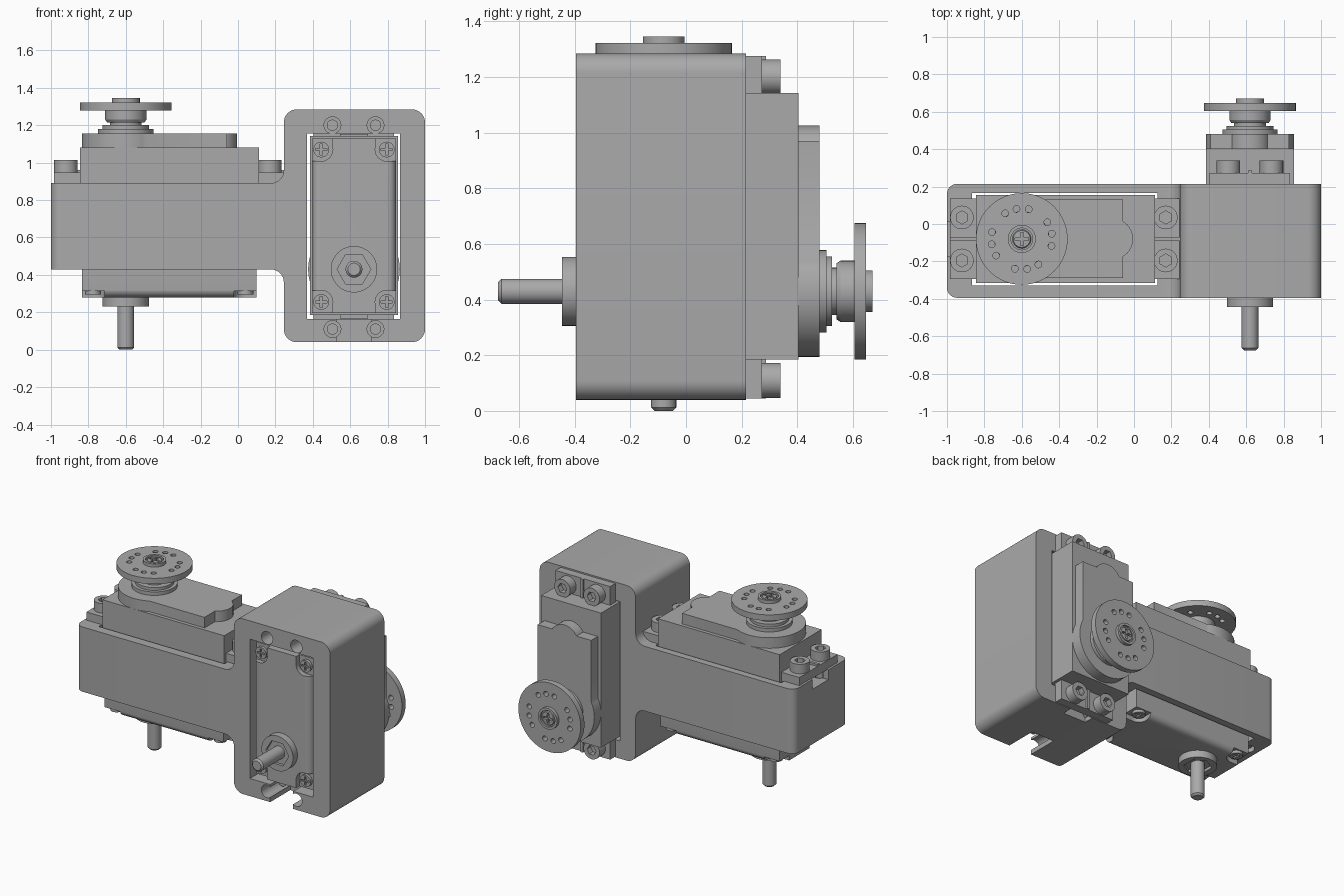
import bpy, bmesh, math
from mathutils import Matrix, Vector

old = bpy.data.objects.get("Cube")
if old:
    bpy.data.objects.remove(old, do_unlink=True)

grey = bpy.data.materials.new("plain grey")
grey.use_nodes = True
grey.diffuse_color = (0.4, 0.4, 0.4, 1)
grey.node_tree.nodes["Principled BSDF"].inputs["Base Color"].default_value = (0.4, 0.4, 0.4, 1)

# Servo frames: long axis x, shaft axis z; the upright one is turned into the block
FLAT = Matrix.Identity(4)
UPRIGHT = Matrix(((0, 1, 0, 0.70), (0, 0, 1, -0.675), (1, 0, 0, 1.03), (0, 0, 0, 1)))
SHAFT = (-0.6, -0.08)
SCREWS = [(x, y) for x in (-0.92, 0.17) for y in (-0.195, 0.035)]


def finish(name, bm, frame=FLAT):
    bmesh.ops.recalc_face_normals(bm, faces=bm.faces)
    bm.transform(frame)
    mesh = bpy.data.meshes.new(name)
    bm.to_mesh(mesh)
    bm.free()
    mesh.materials.append(grey)
    obj = bpy.data.objects.new(name, mesh)
    bpy.context.collection.objects.link(obj)
    return obj


def box(name, x, y, z, frame=FLAT):
    bm = bmesh.new()
    size = Matrix.Diagonal((x[1] - x[0], y[1] - y[0], z[1] - z[0], 1))
    mid = Matrix.Translation((sum(x) / 2, sum(y) / 2, sum(z) / 2))
    bmesh.ops.create_cube(bm, size=1, matrix=mid @ size)
    return finish(name, bm, frame)


def rods(name, spots, r, z, frame=FLAT, sides=24):
    bm = bmesh.new()
    for x, y in spots:
        bmesh.ops.create_cone(bm, cap_ends=True, segments=sides, radius1=r, radius2=r, depth=z[1] - z[0],
                              matrix=Matrix.Translation((x, y, sum(z) / 2)))
    return finish(name, bm, frame)


def lathe(name, spot, profile, frame, sides=48):
    bm = bmesh.new()
    verts = [bm.verts.new((spot[0] + r, spot[1], z)) for r, z in profile]
    edges = [bm.edges.new(p) for p in zip(verts, verts[1:])]
    bmesh.ops.spin(bm, geom=verts + edges, cent=(*spot, 0), axis=(0, 0, 1), angle=math.tau, steps=sides)
    bmesh.ops.remove_doubles(bm, verts=bm.verts, dist=1e-5)
    return finish(name, bm, frame)


def rounded(corners, steps=8):
    pts = []
    for i, (x, y, r) in enumerate(corners):
        p = Vector((x, y))
        a = (Vector(corners[i - 1][:2]) - p).normalized()
        b = (Vector(corners[(i + 1) % len(corners)][:2]) - p).normalized()
        if r == 0:
            pts.append(p)
            continue
        for k in range(steps + 1):
            t = math.radians(90) * k / steps
            pts.append(p + a * r * (1 - math.sin(t)) + b * r * (1 - math.cos(t)))
    return pts


def apply(obj, kind, **settings):
    mod = obj.modifiers.new(kind, kind)
    for key, value in settings.items():
        setattr(mod, key, value)
    bpy.context.view_layer.objects.active = obj
    bpy.ops.object.modifier_apply(modifier=mod.name)


def combine(obj, *others, mode="DIFFERENCE"):
    for other in others:
        apply(obj, "BOOLEAN", operation=mode, object=other, solver="EXACT")
        bpy.data.objects.remove(other, do_unlink=True)
    return obj


# Bracket: horizontal arm joined to an upright block
bm = bmesh.new()
outline = rounded([(-1, 0.43, 0), (0.245, 0.43, 0.07), (0.245, 0.04, 0.07), (1, 0.04, 0.07),
                   (1, 1.285, 0.07), (0.245, 1.285, 0.07), (0.245, 0.89, 0.07), (-1, 0.89, 0)])
face = bm.faces.new([bm.verts.new((p.x, -0.395, p.y)) for p in outline])
swept = bmesh.ops.extrude_face_region(bm, geom=[face])["geom"]
bmesh.ops.translate(bm, vec=(0, 0.61, 0), verts=[g for g in swept if isinstance(g, bmesh.types.BMVert)])
end_edges = [e for e in bm.edges if all(v.co.x < -0.99 for v in e.verts)
             and abs(e.verts[0].co.z - e.verts[1].co.z) > 0.1]
bmesh.ops.bevel(bm, geom=end_edges, offset=0.055, segments=6, profile=0.5, affect="EDGES")
bracket = finish("bracket", bm)
for frame, z in ((FLAT, (0.3, 1)), (UPRIGHT, (0.2, 1))):
    combine(bracket,
            box("pocket", (-0.865, 0.125), (-0.33, 0.165), z, frame),
            rods("screw_holes", SCREWS, 0.045, z, frame),
            box("end_slot", (-1.1, -0.8), (-0.17, 0.01), (0.82, 0.95), frame))
combine(bracket, box("wire_notch", (0.53, 0.71), (-0.5, -0.17), (0, 0.25)))


def servo(prefix, frame):
    def name(part):
        return prefix + "_" + part

    # Cases
    box(name("main_case"), (-0.845, 0.112), (-0.315, 0.155), (0.47, 1.08), frame)
    bm = bmesh.new()
    bmesh.ops.create_cube(bm, size=1, matrix=Matrix.Translation((-0.3675, -0.08, 0.375))
                          @ Matrix.Diagonal((0.935, 0.45, 0.19, 1)))
    long_edges = [e for e in bm.edges if all(v.co.z < 0.3 for v in e.verts)
                  and abs(e.verts[0].co.x - e.verts[1].co.x) > 0.5]
    bmesh.ops.bevel(bm, geom=long_edges, offset=0.045, segments=6, profile=0.5, affect="EDGES")
    lower = finish(name("lower_case"), bm, frame)
    spots = [(x, y) for x in (-0.775, 0.04) for y in (-0.255, 0.095)]
    for x, y in spots:
        sx, sy = (-1 if x < -0.3 else 1), (-1 if y < -0.08 else 1)
        combine(lower, rods("corner_cut", [(x, y)], 0.062, (0.2, 0.315), frame),
                box("edge_cut", sorted((x, x + sx * 0.2)), (y - 0.061, y + 0.061), (0.2, 0.315), frame),
                box("side_cut", (x - 0.061, x + 0.061), sorted((y, y + sy * 0.2)), (0.2, 0.315), frame))
    heads = rods(name("case_screws"), spots, 0.042, (0.295, 0.32), frame)
    for x, y in spots:
        combine(heads, box("cross", (x - 0.03, x + 0.03), (y - 0.006, y + 0.006), (0.28, 0.307), frame),
                box("cross", (x - 0.006, x + 0.006), (y - 0.03, y + 0.03), (0.28, 0.307), frame))
    box(name("end_ribs"), (-0.862, 0.122), (-0.155, -0.005), (0.5, 0.8), frame)

    # Gear cover
    cover = rods(name("gear_cover"), [SHAFT], 0.235, (1.08, 1.155), frame, 64)
    combine(cover, box("cover_plate", (-0.6, -0.06), (-0.29, 0.13), (1.08, 1.155), frame),
            rods("cover_nose", [(-0.115, -0.08)], 0.11, (1.08, 1.155), frame, 32), mode="UNION")

    # Mounting lugs, ribs and screws
    for side, x in (("outer", (-0.985, -0.84)), ("inner", (0.11, 0.245))):
        box(name(side + "_lug"), x, (-0.295, 0.135), (0.885, 0.948), frame)
        box(name(side + "_lug_rib"), x, (-0.09, -0.07), (0.94, 0.962), frame)
    heads = rods(name("lug_screws"), SCREWS, 0.063, (0.945, 1.015), frame, 32)
    combine(heads, rods("hex_socket", SCREWS, 0.035, (0.975, 1.1), frame, 6))
    rods(name("screw_shanks"), SCREWS, 0.03, (0.45, 0.95), frame)

    # Output hub and drilled horn
    lathe(name("output_hub"), SHAFT,
          [(0, 1.15), (0.148, 1.15), (0.148, 1.18), (0.125, 1.18), (0.125, 1.2), (0.085, 1.2),
           (0.085, 1.215), (0.1, 1.215), (0.11, 1.23), (0.11, 1.285), (0, 1.285)], frame)
    horn = rods(name("horn"), [SHAFT], 0.245, (1.28, 1.322), frame, 64)
    angles = [math.radians(10 + 90 * q + 23 * k) for q in range(4) for k in (-1, 0, 1)]
    holes = [(SHAFT[0] + 0.163 * math.cos(a), SHAFT[1] + 0.163 * math.sin(a)) for a in angles]
    combine(horn, rods("horn_holes", holes, 0.018, (1.2, 1.4), frame, 16))
    x, y = SHAFT
    screw = lathe(name("horn_screw"), SHAFT,
                  [(0, 1.3), (0.075, 1.3), (0.075, 1.345), (0.058, 1.345), (0.058, 1.332),
                   (0.05, 1.332), (0.045, 1.34), (0, 1.343)], frame)
    combine(screw, box("cross", (x - 0.035, x + 0.035), (y - 0.008, y + 0.008), (1.32, 1.4), frame),
            box("cross", (x - 0.008, x + 0.008), (y - 0.035, y + 0.035), (1.32, 1.4), frame))

    # Rear collar with hex recess and pivot pin
    collar = rods(name("rear_collar"), [SHAFT], 0.124, (0.23, 0.3), frame, 48)
    combine(collar, rods("hex_recess", [SHAFT], 0.09, (0.1, 0.25), frame, 6))
    lathe(name("pivot_pin"), SHAFT, [(0, 0), (0.033, 0), (0.045, 0.012), (0.045, 0.29), (0, 0.29)], frame, 32)


servo("flat", FLAT)
servo("upright", UPRIGHT)

# Smooth round walls, keep hard edges
for obj in bpy.context.collection.objects:
    if obj.type == "MESH" and grey.name in obj.data.materials:
        bpy.ops.object.select_all(action="DESELECT")
        obj.select_set(True)
        bpy.context.view_layer.objects.active = obj
        bpy.ops.object.shade_smooth_by_angle(angle=math.radians(30))
